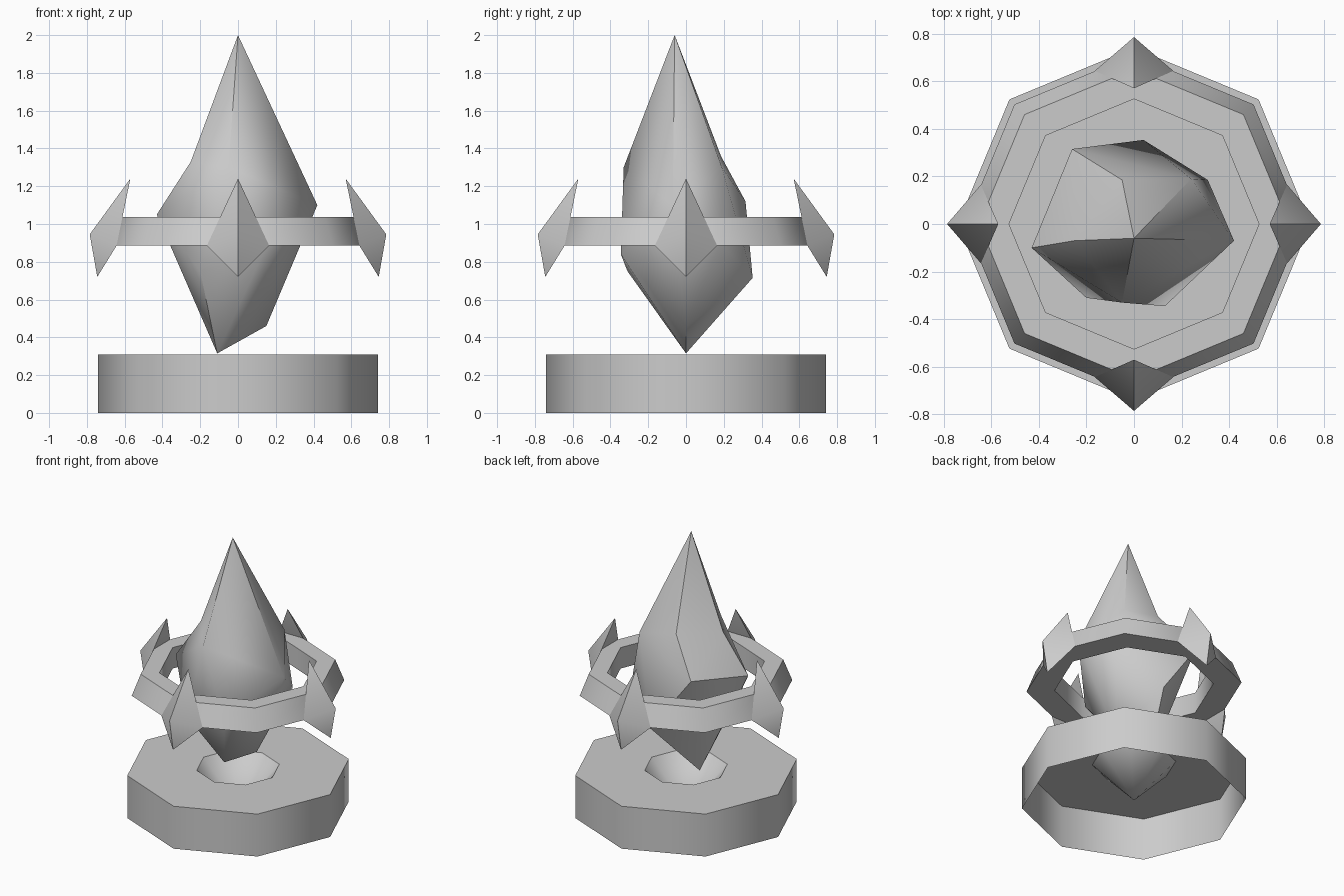
import bpy, bmesh
from math import cos, sin, pi, radians
from mathutils import Matrix

cube = bpy.data.objects.get("Cube")
if cube:
    bpy.data.objects.remove(cube)

stone = bpy.data.materials.new("grey_stone")
stone.use_nodes = True
GREY = (0.6, 0.6, 0.6, 1)
stone.diffuse_color = GREY
next(n for n in stone.node_tree.nodes if n.type == 'BSDF_PRINCIPLED').inputs["Base Color"].default_value = GREY


def finish(name, bm, recalc=True):
    """Turn a bmesh into a shaded object."""
    if recalc:
        bmesh.ops.recalc_face_normals(bm, faces=bm.faces)
    mesh = bpy.data.meshes.new(name)
    bm.to_mesh(mesh)
    bm.free()
    mesh.materials.append(stone)
    obj = bpy.data.objects.new(name, mesh)
    bpy.context.collection.objects.link(obj)
    bpy.ops.object.select_all(action='DESELECT')
    obj.select_set(True)
    bpy.context.view_layer.objects.active = obj
    bpy.ops.object.shade_smooth_by_angle(angle=radians(46))
    return obj


def lathe(name, profile, closed):
    """Eight-sided surface from (radius, height) points, listed bottom-outside first."""
    bm = bmesh.new()
    loops = [[bm.verts.new((r * cos(k * pi / 4), r * sin(k * pi / 4), z)) for k in range(8)]
             for r, z in profile]
    pairs = list(zip(loops, loops[1:]))
    if closed:
        pairs.append((loops[-1], loops[0]))
    for low, high in pairs:
        for k in range(8):
            n = (k + 1) % 8
            bm.faces.new((low[k], low[n], high[n], high[k]))
    bmesh.ops.remove_doubles(bm, verts=bm.verts, dist=0.0001)
    return finish(name, bm, recalc=False)


# Hollow base, open below, with a conical pit in its top
lathe("base", [(0.74, 0), (0.74, 0.308), (0.276, 0.308), (0, 0.025)], False)

# Floating ring with a sloped outer wall
lathe("ring", [(0.71, 0.885), (0.65, 1.037), (0.525, 1.037), (0.525, 0.885)], True)

# Four spikes on the ring
for k, side in enumerate(("left", "back", "right", "front")):
    bm = bmesh.new()
    corners = [(0.57, 0, 1.24), (0.785, 0, 0.945), (0.745, 0, 0.72),
               (0.643, 0.165, 0.885), (0.643, -0.165, 0.885)]
    top, outer, low, a, b = [bm.verts.new(c) for c in corners]
    for tri in ((top, outer, a), (top, b, outer), (low, a, outer),
                (low, outer, b), (top, a, b), (low, b, a)):
        bm.faces.new(tri)
    bm.transform(Matrix.Rotation(k * pi / 2, 4, 'Z'))
    finish(side + "_spike", bm)

# Irregular crystal: a hull whose peak is then drawn up into a point
bm = bmesh.new()
peak = bm.verts.new((0, -0.06, 1.45))
for point in ((-0.25, -0.07, 1.33), (-0.05, 0.185, 1.36), (0.24, 0.19, 1.30),
              (-0.05, -0.33, 1.30), (0.42, -0.07, 1.10), (-0.43, -0.10, 1.05),
              (-0.26, 0.315, 1.12), (0.04, 0.353, 0.715), (0.31, 0.185, 0.90),
              (0.13, -0.345, 0.84), (-0.20, -0.31, 0.75),
              (-0.11, 0, 0.315), (0.15, 0, 0.46)):
    bm.verts.new(point)
bmesh.ops.convex_hull(bm, input=bm.verts)
peak.co.z = 2
finish("crystal", bm)
